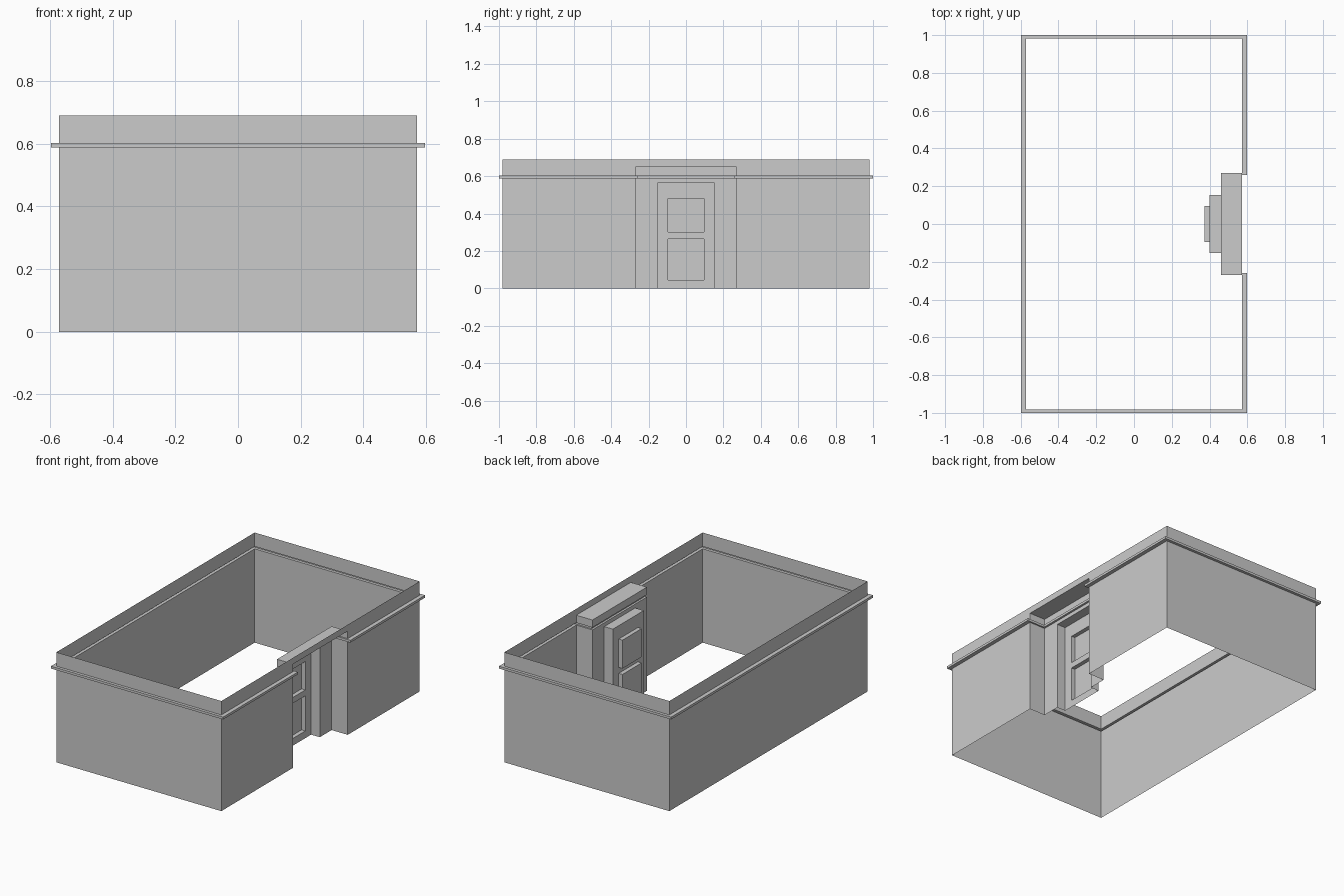
import bpy, bmesh

if "Cube" in bpy.data.objects:
    bpy.data.objects.remove(bpy.data.objects["Cube"])

W, D = 0.572, 0.982          # half size of the wall footprint
A, XB = 0.27, 0.46           # entrance half width, depth position
XD, XP = 0.40, 0.374         # door plane, door panel plane
DY, DZ = 0.153, 0.564        # doorway half width and height
Z_LOW, Z_HIGH, Z_ENT, Z_TOP = 0.588, 0.603, 0.65, 0.69


def make(name, quads):
    bm = bmesh.new()
    for q in quads:
        bm.faces.new([bm.verts.new(p) for p in q])
    bmesh.ops.remove_doubles(bm, verts=bm.verts, dist=1e-5)
    me = bpy.data.meshes.new(name)
    bm.to_mesh(me)
    bm.free()
    ob = bpy.data.objects.new(name, me)
    bpy.context.collection.objects.link(ob)
    return ob


def strip(lo, z0, hi, z1, skip=()):
    """Band of quads between two closed plan outlines."""
    out = []
    for i in range(len(lo)):
        if i in skip:
            continue
        j = (i + 1) % len(lo)
        out.append([(*lo[i], z0), (*lo[j], z0), (*hi[j], z1), (*hi[i], z1)])
    return out


def holed_wall(x, ys, zs, holes):
    """Wall facing +x, divided into cells with some left open."""
    return [[(x, ys[i], zs[k]), (x, ys[i + 1], zs[k]),
             (x, ys[i + 1], zs[k + 1]), (x, ys[i], zs[k + 1])]
            for i in range(len(ys) - 1) for k in range(len(zs) - 1)
            if (i, k) not in holes]


def reveal(x0, x1, y, z0, z1, sill=True):
    """Inward facing sides of a pocket from x0 back to x1."""
    c = [(y, z0), (y, z1), (-y, z1), (-y, z0)]
    return [[(x0, *c[i]), (x0, *c[(i + 1) % 4]), (x1, *c[(i + 1) % 4]), (x1, *c[i])]
            for i in range(4 if sill else 3)]


# Plan outlines, counter-clockwise: wall line and cornice line
half_wall = [(XB, A), (W, A), (W, D), (-W, D)]
half_ledge = [(XB + 0.013, A - 0.01), (W + 0.025, A - 0.01),
              (W + 0.025, 1.0), (-W - 0.025, 1.0)]
mirror = lambda h: h + [(x, -y) for x, y in reversed(h)]
wall, ledge = mirror(half_wall), mirror(half_ledge)
BACK = 7                     # segment that closes the entrance recess

# Outer walls up to entrance height, with the cornice folded out of the sheet
make("lower_walls", strip(wall, 0, wall, Z_LOW, skip=[BACK]))
make("cornice", strip(wall, Z_LOW, ledge, Z_LOW)
     + strip(ledge, Z_LOW, ledge, Z_HIGH)
     + strip(ledge, Z_HIGH, wall, Z_HIGH))
rect = [(W, -D), (W, D), (-W, D), (-W, -D)]
make("parapet", strip(wall, Z_HIGH, wall, Z_ENT) + strip(rect, Z_ENT, rect, Z_TOP))

# Entrance recess: ceiling, back wall and doorway sides
make("entrance_ceiling", [[(XB, -A, Z_ENT), (XB, A, Z_ENT), (W, A, Z_ENT), (W, -A, Z_ENT)]])
make("entrance_back_wall",
     holed_wall(XB, [-A, -DY, DY, A], [0, DZ, Z_LOW], {(1, 0)}))
make("doorway", reveal(XB, XD, DY, 0, DZ, sill=False))

# Door with two sunken panels
PY = 0.095
panels = [(0.045, 0.265), (0.302, 0.48)]
door = holed_wall(XD, [-DY, -PY, PY, DY],
                  [0, *panels[0], *panels[1], DZ], {(1, 1), (1, 3)})
for z0, z1 in panels:
    door += reveal(XD, XP, PY, z0, z1)
    door += holed_wall(XP, [-PY, PY], [z0, z1], set())
make("door", door)
